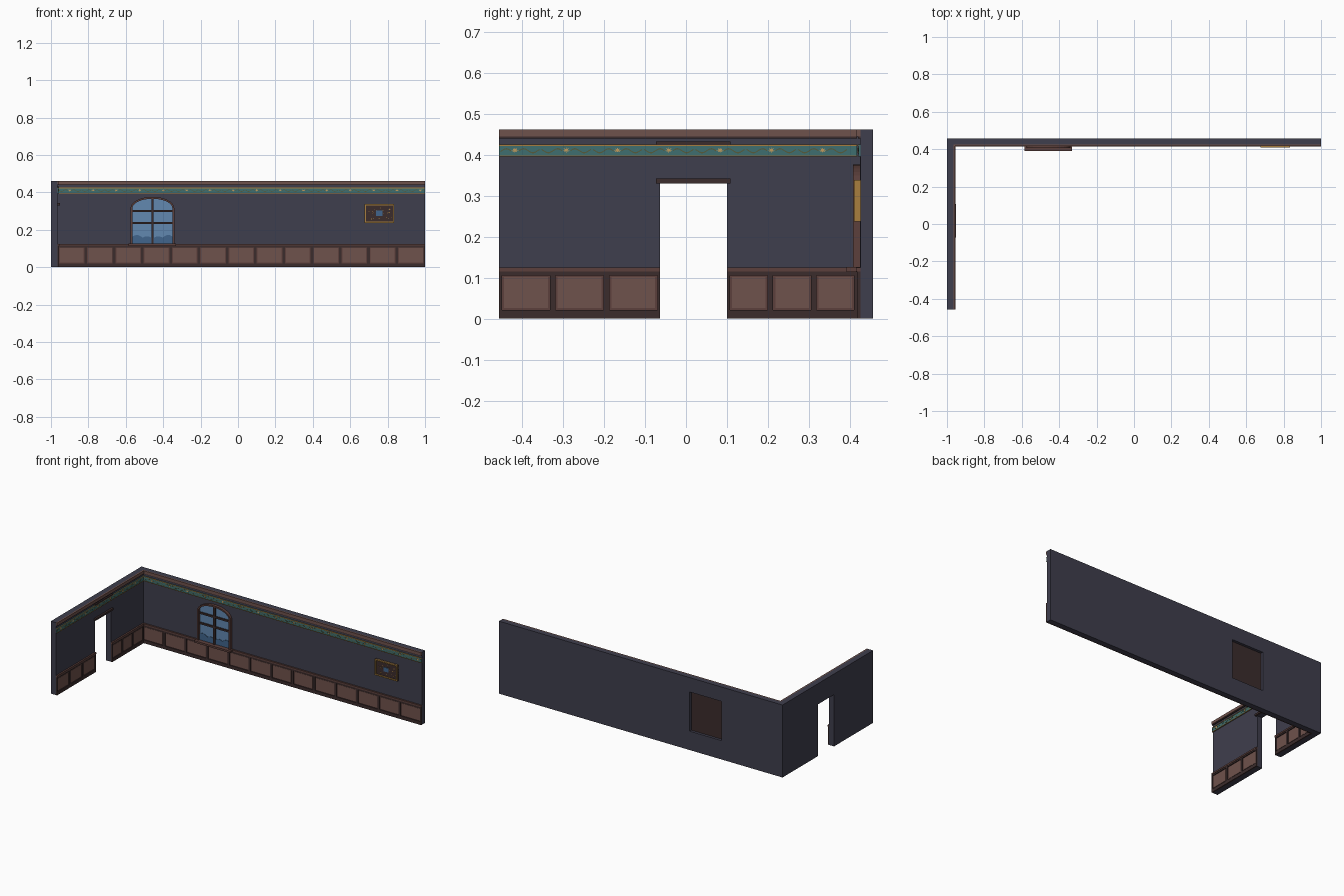
import bpy, bmesh, math, random

random.seed(4)
cube = bpy.data.objects.get("Cube")
if cube:
    bpy.data.objects.remove(cube, do_unlink=True)


def material(name, code):
    rgb = [((int(code[i:i + 2], 16) / 255 + 0.055) / 1.055) ** 2.4 for i in (0, 2, 4)]
    m = bpy.data.materials.new(name)
    m.use_nodes = True
    m.diffuse_color = (*rgb, 1)
    m.node_tree.nodes["Principled BSDF"].inputs["Base Color"].default_value = (*rgb, 1)
    return m


SLATE = material("slate plaster", "3f3e4d")
PANEL = material("panel wood", "6f524c")
TRIM = material("trim wood", "5c403c")
DARK = material("dark wood", "3b2c2c")
TEAL = material("teal paint", "3f6f70")
GOLD = material("gold", "a87f3f")
OLIVE = material("olive vine", "565b3c")
CREAM = material("amber flower", "c09a5c")
GLASS = material("window blue", "6288b0")
DEEP = material("deep blue", "41658c")

HEIGHT = 0.462
BACK_Y, SIDE_X = 0.425, -0.965      # room-side faces of the two walls


def spot(wall, u, d, z):
    """u runs along the wall, d is the distance out from its face."""
    return (u, BACK_Y - d, z) if wall == "back" else (SIDE_X + d, u, z)


def finish(name, bm, mat):
    bmesh.ops.recalc_face_normals(bm, faces=bm.faces)
    mesh = bpy.data.meshes.new(name)
    bm.to_mesh(mesh)
    bm.free()
    mesh.materials.append(mat)
    obj = bpy.data.objects.new(name, mesh)
    bpy.context.collection.objects.link(obj)
    return obj


def prisms(name, wall, outlines, d0, d1, mat):
    """Extrude outlines drawn on a wall into plates, as one object."""
    bm = bmesh.new()
    for pts in outlines:
        low = [bm.verts.new(spot(wall, u, d0, z)) for u, z in pts]
        high = [bm.verts.new(spot(wall, u, d1, z)) for u, z in pts]
        bm.faces.new(low)
        bm.faces.new(high)
        for i in range(len(pts)):
            j = (i + 1) % len(pts)
            bm.faces.new((low[i], low[j], high[j], high[i]))
    return finish(name, bm, mat)


def rect(u0, u1, z0, z1):
    return [(u0, z0), (u1, z0), (u1, z1), (u0, z1)]


def border(u0, u1, z0, z1, w):
    return [rect(u0, u1, z0, z0 + w), rect(u0, u1, z1 - w, z1),
            rect(u0, u0 + w, z0 + w, z1 - w), rect(u1 - w, u1, z0 + w, z1 - w)]


# Walls: the back one has a shallow recess behind the window
WX0, WX1, WZ0, WZ1 = -0.57, -0.345, 0.12, 0.37
prisms("back_wall", "back", [rect(-1, 1, 0, HEIGHT)], -0.012, 0, SLATE)
prisms("back_wall_outer", "back",
       [rect(-1, WX0, 0, HEIGHT), rect(WX1, 1, 0, HEIGHT),
        rect(WX0, WX1, 0, WZ0), rect(WX0, WX1, WZ1, HEIGHT)], -0.031, -0.012, SLATE)
prisms("window_backing", "back", [rect(WX0, WX1, WZ0, WZ1)], -0.014, -0.011, DARK)

DOOR0, DOOR1, DOOR_TOP, FRONT = -0.063, 0.1, 0.33, -0.456
prisms("side_wall", "side",
       [rect(FRONT, DOOR0, 0, HEIGHT), rect(DOOR1, BACK_Y, 0, HEIGHT),
        rect(DOOR0, DOOR1, DOOR_TOP, HEIGHT)], -0.035, 0, SLATE)
prisms("door_lintel", "side", [rect(-0.073, 0.108, 0.33, 0.342)], 0, 0.012, DARK)
prisms("door_upper_rail", "side", [rect(-0.073, 0.108, 0.424, 0.432)], 0, 0.009, DARK)
prisms("wall_seams", "back", [rect(x, x + 0.003, 0.125, 0.395) for x in (-0.84, -0.71, 0.2)],
       0, 0.001, SLATE)


# Wainscot: dark frame, sunken panels, cap rail
def wainscot(prefix, wall, u0, u1, count):
    pitch = (u1 - u0) / count
    frame = [rect(u0, u1, 0, 0.021), rect(u0, u1, 0.106, 0.115)]
    panels, beads = [], []
    for i in range(count + 1):
        c = u0 + i * pitch
        frame.append(rect(max(u0, c - 0.007), min(u1, c + 0.007), 0.021, 0.106))
        if i < count:
            panels.append(rect(c + 0.012, c + pitch - 0.012, 0.026, 0.102))
            beads += border(c + 0.007, c + pitch - 0.007, 0.021, 0.106, 0.005)
    prisms(prefix + "_frame", wall, frame, 0, 0.008, DARK)
    prisms(prefix + "_panels", wall, panels, 0, 0.005, PANEL)
    prisms(prefix + "_beads", wall, beads, 0, 0.003, TRIM)
    prisms(prefix + "_cap", wall, [rect(u0, u1, 0.115, 0.125)], 0, 0.010, TRIM)


wainscot("back_wainscot", "back", SIDE_X, 1, 13)
wainscot("side_front_wainscot", "side", FRONT, DOOR0, 3)
wainscot("side_rear_wainscot", "side", DOOR1, 0.417, 3)


# Cornice and painted frieze
def frieze(prefix, wall, u0, u1, first):
    prisms(prefix + "_cornice", wall, [rect(u0, u1, 0.444, HEIGHT)], 0, 0.009, PANEL)
    prisms(prefix + "_cornice_edge", wall, [rect(u0, u1, 0.439, 0.444)], 0, 0.006, DARK)
    prisms(prefix + "_frieze", wall, [rect(u0, u1, 0.395, 0.425)], 0, 0.005, TEAL)
    prisms(prefix + "_frieze_lines", wall,
           [rect(u0, u1, 0.395, 0.398), rect(u0, u1, 0.421, 0.425)], 0, 0.007, GOLD)
    flowers, vines = [], []
    c = first
    while c < u1 - 0.01:
        for k in range(4):
            a = k * math.pi / 4
            r = 0.002
            du, dz = 0.009 * math.cos(a), 0.007 * math.sin(a)
            nu, nz = -r * math.sin(a), r * math.cos(a)
            flowers.append([(c + du, 0.411 + dz), (c + nu, 0.411 + nz),
                            (c - du, 0.411 - dz), (c - nu, 0.411 - nz)])
        for side in (-1, 1):
            wave = [(c + side * (0.01 + 0.005 * i), 0.411 + 0.005 * math.sin(i * 0.7))
                    for i in range(11)]
            wave = [p for p in wave if u0 < p[0] < u1]
            if len(wave) > 1:
                vines.append(wave + [(u, z - 0.003) for u, z in reversed(wave)])
        c += 0.125
    prisms(prefix + "_flowers", wall, flowers, 0.004, 0.007, CREAM)
    prisms(prefix + "_vines", wall, vines, 0.004, 0.006, OLIVE)


frieze("back", "back", SIDE_X, 1, -0.9)
frieze("side", "side", FRONT, 0.417, -0.417)

# Arched window
MID = (WX0 + WX1) / 2


def arch(half, top, bottom, spring=0.315, steps=16):
    curve = [(MID + half * math.cos(math.pi * i / steps),
              spring + (top - spring) * math.sin(math.pi * i / steps))
             for i in range(steps + 1)]
    return [(MID + half, bottom)] + curve + [(MID - half, bottom)]


outer, inner = arch(0.117, 0.376, 0.122), arch(0.107, 0.366, 0.122)
prisms("window_glass", "back", [inner], 0, 0.004, GLASS)
prisms("window_frame", "back",
       [[outer[i], outer[i + 1], inner[i + 1], inner[i]] for i in range(len(outer) - 1)],
       0, 0.018, TRIM)
ridge = [(MID - 0.107 + 0.214 * i / 24,
          0.158 + 0.011 * abs(math.sin(i * 0.52)) + 0.005 * math.cos(i * 0.26))
         for i in range(25)]
prisms("window_hills", "back", [[(MID + 0.107, 0.125), (MID - 0.107, 0.125)] + ridge],
       0.003, 0.006, DEEP)
prisms("window_bars", "back",
       [rect(MID - 0.006, MID + 0.006, 0.125, 0.366),
        rect(MID - 0.107, MID + 0.107, 0.295, 0.306),
        rect(MID - 0.107, MID + 0.107, 0.230, 0.241)], 0.003, 0.013, DARK)
prisms("window_sill", "back", [rect(-0.585, -0.331, 0.114, 0.126)], 0, 0.034, TRIM)

# Framed picture
PX0, PX1, PZ0, PZ1 = 0.677, 0.835, 0.237, 0.338
prisms("picture_frame", "back", border(PX0, PX1, PZ0, PZ1, 0.007), 0, 0.016, GOLD)
prisms("picture_canvas", "back", [rect(PX0, PX1, PZ0, PZ1)], 0, 0.009, DARK)
flecks = []
for _ in range(22):
    u, z = random.uniform(PX0 + 0.014, PX1 - 0.02), random.uniform(PZ0 + 0.014, PZ1 - 0.018)
    w = random.uniform(0.004, 0.011)
    flecks.append([(u, z), (u + w, z + 0.001), (u + w * 0.6, z + 0.005)])
prisms("picture_flecks", "back", flecks, 0.008, 0.011, GOLD)
prisms("picture_centre", "back", [rect(0.738, 0.772, 0.275, 0.302)], 0.008, 0.012, DEEP)
